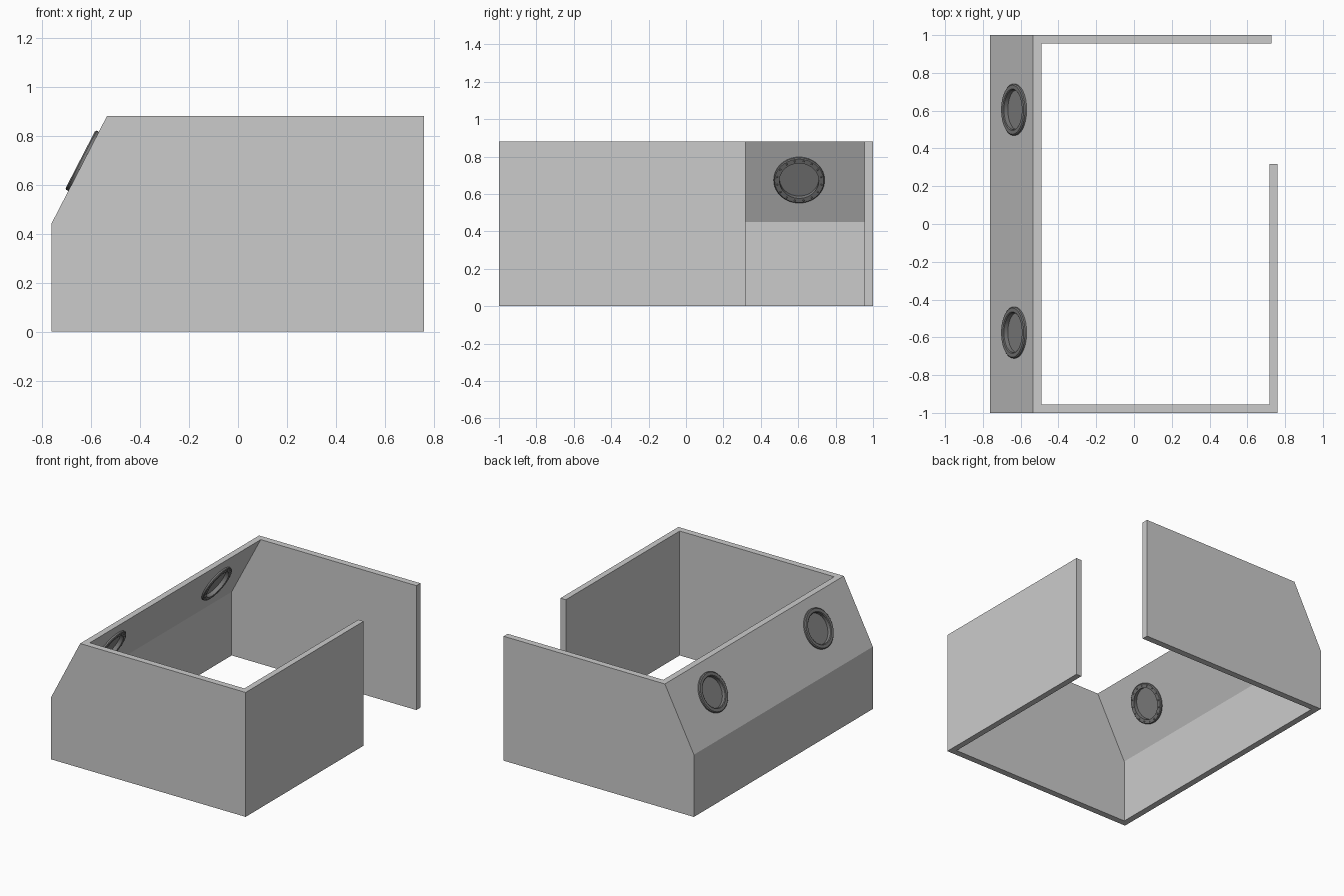
import bpy, bmesh, math
from mathutils import Matrix, Vector

if "Cube" in bpy.data.objects:
    bpy.data.objects.remove(bpy.data.objects["Cube"])

dark = bpy.data.materials.new("dark_metal")
dark.diffuse_color = (0.2, 0.2, 0.2, 1)
dark.use_nodes = True
dark.node_tree.nodes["Principled BSDF"].inputs["Base Color"].default_value = dark.diffuse_color
glass = bpy.data.materials.new("dark_glass")
glass.diffuse_color = (0.25, 0.25, 0.25, 1)
glass.use_nodes = True
glass.node_tree.nodes["Principled BSDF"].inputs["Base Color"].default_value = glass.diffuse_color


def add_object(name, bm, mat=None):
    bmesh.ops.recalc_face_normals(bm, faces=bm.faces)
    me = bpy.data.meshes.new(name)
    bm.to_mesh(me)
    bm.free()
    ob = bpy.data.objects.new(name, me)
    bpy.context.collection.objects.link(ob)
    if mat:
        me.materials.append(mat)
    return ob


def prism(name, profile, y0, y1):
    """Extrude an x-z profile along y."""
    bm = bmesh.new()
    face = bm.faces.new([bm.verts.new((x, y0, z)) for x, z in profile])
    ext = bmesh.ops.extrude_face_region(bm, geom=[face])
    moved = [v for v in ext["geom"] if isinstance(v, bmesh.types.BMVert)]
    bmesh.ops.translate(bm, verts=moved, vec=(0, y1 - y0, 0))
    return add_object(name, bm)


def box(name, x0, x1, y0, y1, z0, z1):
    return prism(name, [(x0, z0), (x1, z0), (x1, z1), (x0, z1)], y0, y1)


def cut(target, cutter):
    mod = target.modifiers.new("cut", "BOOLEAN")
    mod.operation, mod.solver, mod.object = "DIFFERENCE", "EXACT", cutter
    bpy.context.view_layer.objects.active = target
    bpy.ops.object.modifier_apply(modifier=mod.name)
    bpy.data.objects.remove(cutter, do_unlink=True)


def smooth(ob):
    bpy.ops.object.select_all(action="DESELECT")
    ob.select_set(True)
    bpy.context.view_layer.objects.active = ob
    bpy.ops.object.shade_smooth_by_angle(angle=math.radians(35))


def lathe(name, profile, frame, mat, seg=48):
    """Closed (radius, height) profile swept about the frame's z axis."""
    bm = bmesh.new()
    rings = [[bm.verts.new((r * math.cos(a), r * math.sin(a), h)) for r, h in profile]
             for a in (2 * math.pi * i / seg for i in range(seg))]
    n = len(profile)
    for i in range(seg):
        a, b = rings[i], rings[(i + 1) % seg]
        for j in range(n):
            k = (j + 1) % n
            bm.faces.new((a[j], b[j], b[k], a[k]))
    bm.transform(frame)
    ob = add_object(name, bm, mat)
    smooth(ob)
    return ob


def disc(name, radius, h0, h1, frame, mat=None, seg=48):
    bm = bmesh.new()
    bmesh.ops.create_cone(bm, cap_ends=True, segments=seg, radius1=radius, radius2=radius,
                          depth=h1 - h0,
                          matrix=Matrix.Translation((0, 0, (h0 + h1) / 2)))
    bm.transform(frame)
    return add_object(name, bm, mat)


# Wall shell with one sloped side, open top and bottom
walls = prism("walls", [(-0.762, 0), (0.76, 0), (0.76, 0.88), (-0.535, 0.88), (-0.762, 0.44)], -1, 1)
cut(walls, prism("inner_cutter",
                 [(-0.718, -0.1), (0.718, -0.1), (0.718, 0.974), (-0.441, 0.974), (-0.718, 0.45)],
                 -0.955, 0.955))
# Corner doorway
cut(walls, box("door_cutter", 0.6, 0.9, 0.318, 0.955, -0.1, 1))
cut(walls, box("corner_cutter", 0.727, 0.9, 0.5, 1.1, -0.1, 1))

# Portholes in the sloped wall
normal = Vector((-0.44, 0, 0.227)).normalized()
turn = normal.to_track_quat("Z", "Y").to_matrix().to_4x4()
ring_profile = [(0.105, 0.011), (0.11, 0.015), (0.130, 0.015), (0.136, 0.010), (0.136, 0),
                (0.11, 0), (0.11, -0.04), (0.136, -0.04), (0.136, -0.050),
                (0.131, -0.055), (0.105, -0.055)]
for label, y in (("back", 0.605), ("front", -0.575)):
    frame = Matrix.Translation((-0.6305, y, 0.695)) @ turn
    cut(walls, disc("hole_cutter", 0.1105, -0.08, 0.06, frame))
    lathe(label + "_porthole_ring", ring_profile, frame, dark)
    smooth(disc(label + "_porthole_glass", 0.106, -0.028, -0.012, frame, glass))
    # Rivets around the inner flange
    bm = bmesh.new()
    for i in range(16):
        a = 2 * math.pi * (i + 0.5) / 16
        bmesh.ops.create_uvsphere(
            bm, u_segments=8, v_segments=6, radius=0.005,
            matrix=Matrix.Translation((0.12 * math.cos(a), 0.12 * math.sin(a), -0.055)))
    bm.transform(frame)
    smooth(add_object(label + "_porthole_rivets", bm, dark))
